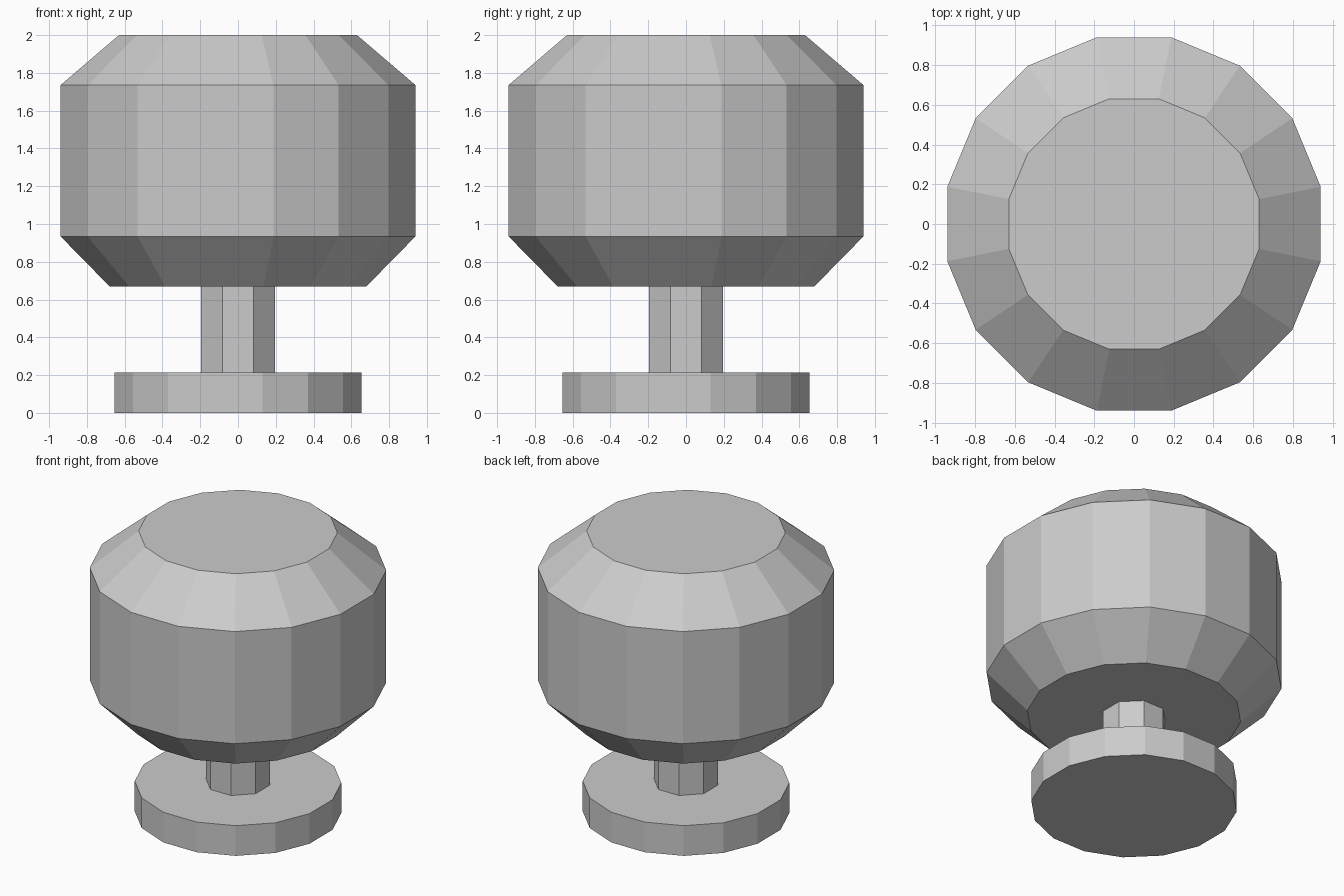
import bpy
import bmesh
from math import cos, sin, pi

default = bpy.data.objects.get("Cube")
if default:
    bpy.data.objects.remove(default, do_unlink=True)

GREY = (0.6, 0.6, 0.6, 1.0)
grey = bpy.data.materials.new("plain grey")
grey.use_nodes = True
grey.diffuse_color = GREY
grey.node_tree.nodes["Principled BSDF"].inputs["Base Color"].default_value = GREY


def turned_part(name, sides, profile):
    """Stack flat-sided rings from (half width, height) pairs and cap both ends."""
    bm = bmesh.new()
    rings = []
    for half_width, z in profile:
        r = half_width / cos(pi / sides)
        angles = [(i + 0.5) * 2 * pi / sides for i in range(sides)]
        rings.append([bm.verts.new((r * cos(a), r * sin(a), z)) for a in angles])
    for low, high in zip(rings, rings[1:]):
        for i in range(sides):
            j = (i + 1) % sides
            bm.faces.new((low[i], low[j], high[j], high[i]))
    bm.faces.new(rings[0][::-1])
    bm.faces.new(rings[-1])
    mesh = bpy.data.meshes.new(name)
    bm.to_mesh(mesh)
    bm.free()
    mesh.materials.append(grey)
    obj = bpy.data.objects.new(name, mesh)
    bpy.context.collection.objects.link(obj)
    return obj


# Round mounting plate
turned_part("base_plate", 16, [(0.655, 0), (0.655, 0.215)])
# Thin neck between plate and knob
turned_part("neck", 8, [(0.195, 0.215), (0.195, 0.67)])
# Faceted knob with sloped top and bottom
turned_part("knob", 16, [(0.68, 0.67), (0.94, 0.935), (0.94, 1.735), (0.63, 2.0)])
